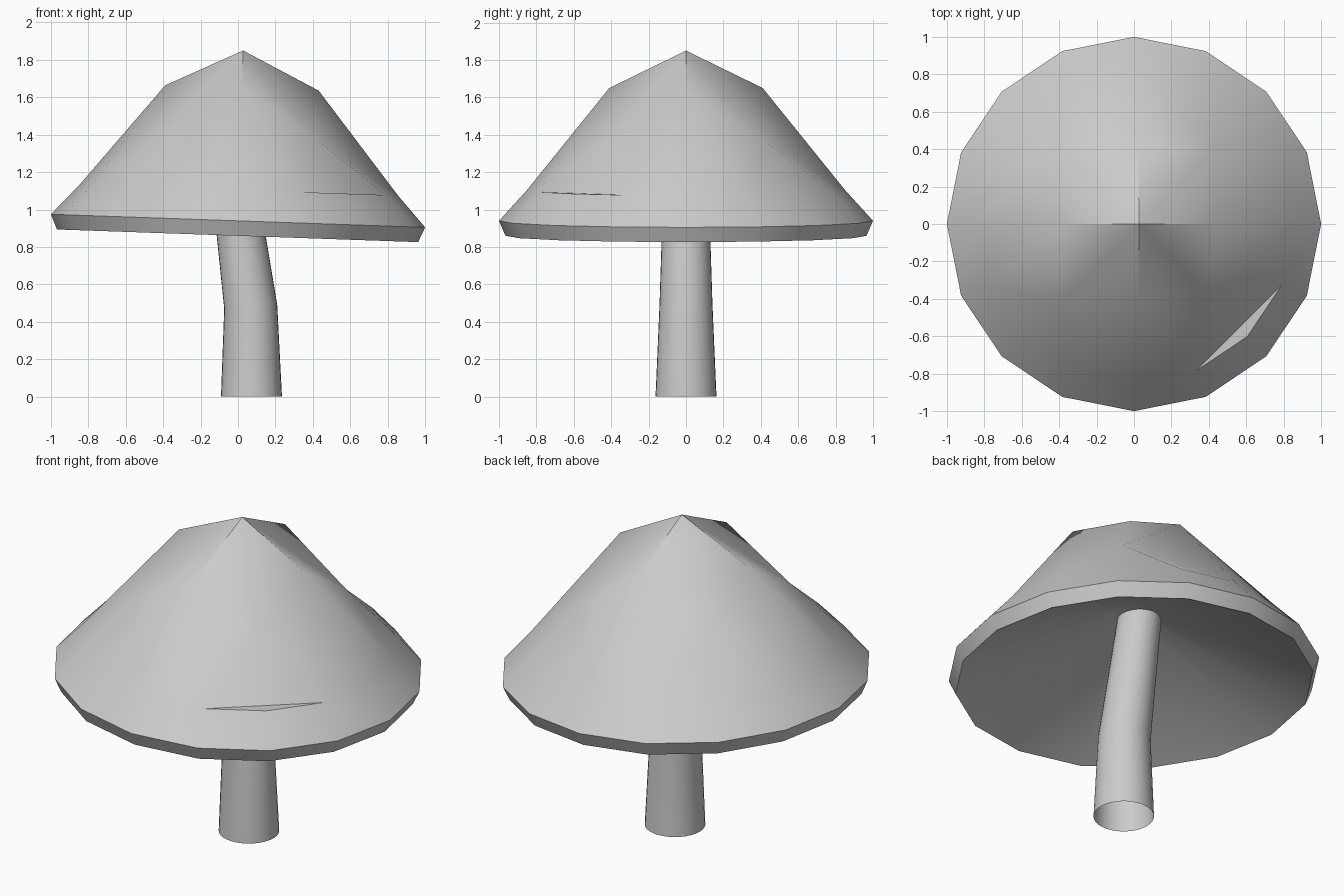
import bpy, bmesh, math
from mathutils import Vector

if "Cube" in bpy.data.objects:
    bpy.data.objects.remove(bpy.data.objects["Cube"])


def finish(name, bm, angle):
    # smooth shading with sharp creases
    bmesh.ops.recalc_face_normals(bm, faces=bm.faces)
    for f in bm.faces:
        f.smooth = True
    for e in bm.edges:
        e.smooth = e.calc_face_angle(0) < math.radians(angle)
    me = bpy.data.meshes.new(name)
    bm.to_mesh(me)
    bm.free()
    ob = bpy.data.objects.new(name, me)
    bpy.context.collection.objects.link(ob)
    return ob


# Cap: a rounded 4x4 grid dome, slightly tilted towards +x
bm = bmesh.new()


def cap_point(x, y, z):
    return bm.verts.new((x + 0.03 * (z - 0.94), y, z - 0.035 * x))


def ring(r, z, n=16):
    return [cap_point(r * math.cos(2 * math.pi * i / n),
                      r * math.sin(2 * math.pi * i / n), z) for i in range(n)]


def bridge(a, b):
    n = len(a)
    for i in range(n):
        bm.faces.new((a[i], a[(i + 1) % n], b[(i + 1) % n], b[i]))


apex = cap_point(0, 0, 1.85)
inner = []
for k in range(8):
    r, z = (0.41, 1.65) if k % 2 == 0 else (0.58, 1.385)
    a = k * math.pi / 4
    inner.append(cap_point(r * math.cos(a), r * math.sin(a), z))
mid = ring(0.85, 1.105)
rim = ring(1.0, 0.94)
lip = ring(0.965, 0.86)
hole = ring(0.13, 1.26)

for q in range(4):
    m0, c, m1 = inner[2 * q], inner[2 * q + 1], inner[(2 * q + 2) % 8]
    p = [mid[(4 * q + i) % 16] for i in range(5)]
    bm.faces.new((apex, m0, c, m1))
    bm.faces.new((m0, p[0], p[1], c))
    bm.faces.new((c, p[3], p[4], m1))
    if q == 3:  # front right corner folds the other way
        bm.faces.new((c, p[1], p[3]))
        bm.faces.new((p[1], p[2], p[3]))
    else:
        bm.faces.new((c, p[1], p[2]))
        bm.faces.new((c, p[2], p[3]))
bridge(mid, rim)
bridge(rim, lip)
bridge(lip, hole)
bm.faces.new(hole)
finish("cap", bm, 45)

# Stem: tapered tube that bends halfway, open at the bottom
bm = bmesh.new()
path = [(0.072, 0.0, 0.163, 0), (0.068, 0.48, 0.142, 0.07),
        (0.018, 0.85, 0.13, 0.14), (-0.042, 1.29, 0.117, 0.14)]
N = 32
rows = []
for cx, cz, r, lean in path:
    row = []
    for i in range(N):
        a = 2 * math.pi * i / N
        x, y = r * math.cos(a), r * math.sin(a)
        row.append(bm.verts.new(Vector((cx + x * math.cos(lean), y,
                                        cz + x * math.sin(lean)))))
    rows.append(row)
for a, b in zip(rows, rows[1:]):
    bridge(a, b)
finish("stem", bm, 40)
